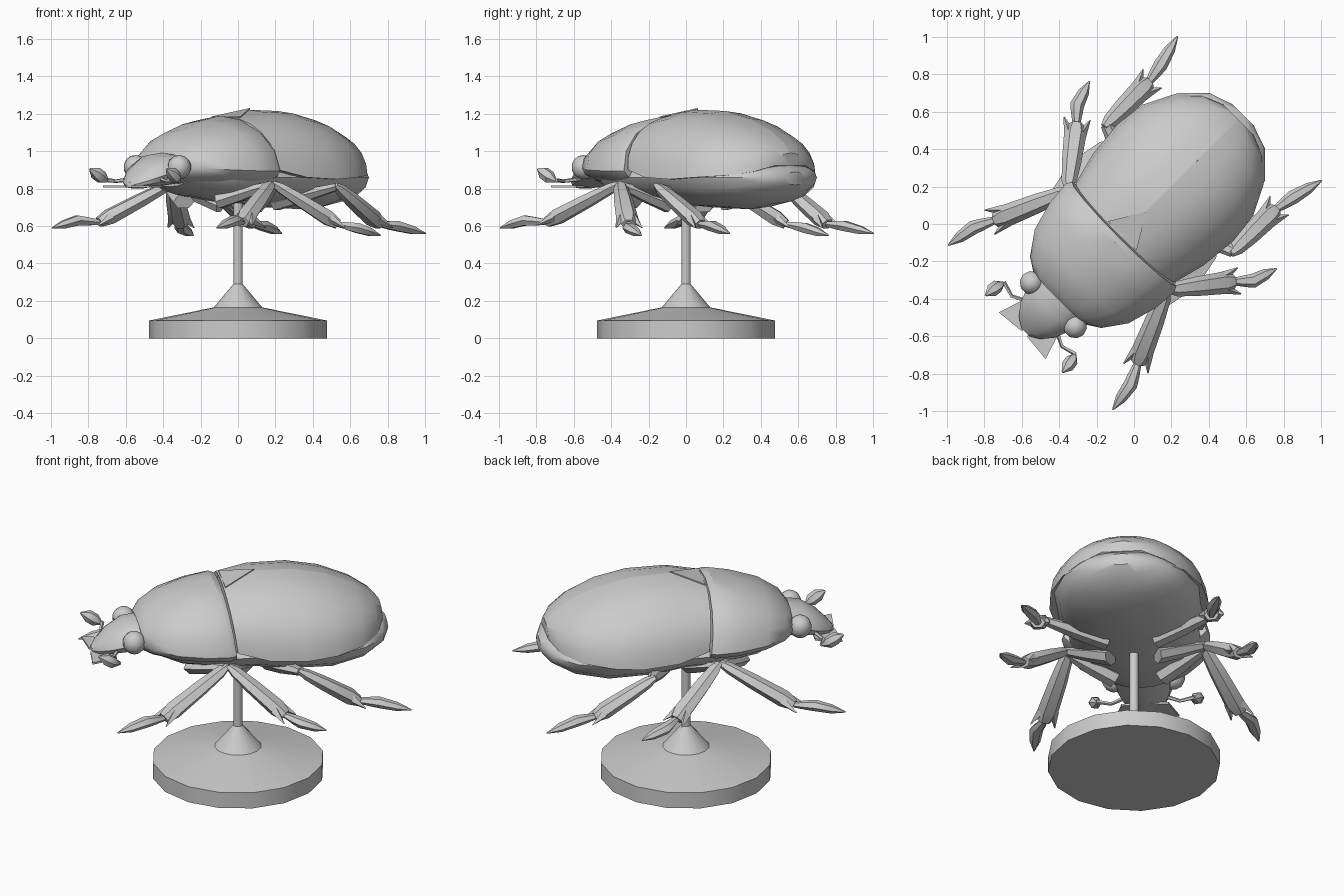
import bpy, bmesh, math
from mathutils import Vector, Matrix

if "Cube" in bpy.data.objects:
    bpy.data.objects.remove(bpy.data.objects["Cube"])

# Local frame: +x is the tail, +y is one flank; everything is turned 45 degrees about z.
TURN = Matrix.Rotation(math.radians(45), 4, 'Z')
grey = bpy.data.materials.new("grey")
grey.diffuse_color = (0.6, 0.6, 0.6, 1)
grey.use_nodes = True
grey.node_tree.nodes["Principled BSDF"].inputs["Base Color"].default_value = grey.diffuse_color


def finish(name, bm, angle=35):
    bmesh.ops.recalc_face_normals(bm, faces=bm.faces)
    me = bpy.data.meshes.new(name)
    bm.to_mesh(me)
    bm.free()
    me.transform(TURN)
    me.materials.append(grey)
    ob = bpy.data.objects.new(name, me)
    bpy.context.collection.objects.link(ob)
    bpy.context.view_layer.objects.active = ob
    ob.select_set(True)
    bpy.ops.object.shade_smooth_by_angle(angle=math.radians(angle))
    ob.select_set(False)
    return ob


def skin(name, rings, angle=35):
    """Bridge equal rings of points and cap both ends."""
    bm = bmesh.new()
    loops = [[bm.verts.new(p) for p in r] for r in rings]
    n = len(loops[0])
    for a, b in zip(loops, loops[1:]):
        for i in range(n):
            j = (i + 1) % n
            bm.faces.new((a[i], a[j], b[j], b[i]))
    bm.faces.new(loops[0])
    bm.faces.new(loops[-1])
    return finish(name, bm, angle)


def shell(name, sections, n=16, a0=0, a1=360, lean=0.0, angle=35):
    """Sections are (s, half width, middle z, top z, bottom z)."""
    rings = []
    for s, w, zc, top, bot in sections:
        ring = []
        count = n if a1 - a0 >= 360 else n + 1
        for i in range(count):
            a = math.radians(a0 + (a1 - a0) * i / n)
            h = top - zc if math.sin(a) > 0 else zc - bot
            z = zc + h * math.sin(a)
            ring.append((s + lean * (1.19 - z), w * math.cos(a), z))
        rings.append(ring)
    return skin(name, rings, angle)


def tube(name, pts, n=6, flat=1.0, angle=35):
    """Tapered limb through (x, y, z, radius) points."""
    ps = [Vector(p[:3]) for p in pts]
    rings = []
    for i, p in enumerate(ps):
        d = (ps[min(i + 1, len(ps) - 1)] - ps[max(i - 1, 0)]).normalized()
        side = d.cross(Vector((0, 0, 1))).normalized()
        up = side.cross(d)
        r = pts[i][3]
        rings.append([p + side * (r * math.cos(k * math.tau / n))
                      + up * (r * flat * math.sin(k * math.tau / n)) for k in range(n)])
    return skin(name, rings, angle)


def ball(name, c, r):
    bm = bmesh.new()
    bmesh.ops.create_uvsphere(bm, u_segments=10, v_segments=7, radius=r)
    bmesh.ops.translate(bm, verts=bm.verts, vec=c)
    return finish(name, bm, 60)


# Display stand: disc, cone and pole
stand = [(0.475, 0), (0.475, 0.095), (0.13, 0.165), (0.025, 0.29), (0.025, 0.76)]
skin("stand", [[(r * math.cos(k * math.tau / 16), r * math.sin(k * math.tau / 16), z)
                for k in range(16)] for r, z in stand], 25)

# Wing covers: one arched half per flank, meeting on the back ridge
covers = [(-0.10, 0.375, 0.90, 1.185, 0), (0.08, 0.42, 0.86, 1.222, 0), (0.30, 0.44, 0.85, 1.215, 0),
          (0.48, 0.42, 0.86, 1.175, 0), (0.64, 0.34, 0.87, 1.11, 0), (0.74, 0.235, 0.89, 1.045, 0),
          (0.79, 0.11, 0.925, 0.99, 0)]
for side, a0, a1 in (("left", 0, 90), ("right", 90, 180)):
    rings = []
    for s, w, zc, top, _ in covers:
        ring = []
        for i in range(7):
            a = math.radians(a0 + (a1 - a0) * i / 6)
            z = zc + (top - zc) * math.sin(a)
            ring.append((s + 0.2 * (1.19 - z) * max(0, 0.5 - s), w * math.cos(a), z))
        ring.append((s, 0, zc))
        rings.append(ring)
    skin(side + "_wing_cover", rings)

# Small triangular plate between the wing covers
bm = bmesh.new()
tri = [(-0.09, -0.11, 1.18), (-0.09, 0.11, 1.18), (0.09, 0, 1.225)]
bot = [bm.verts.new(p) for p in tri]
top = [bm.verts.new((x, y, z + 0.006)) for x, y, z in tri]
bm.faces.new(bot)
bm.faces.new(top)
for i in range(3):
    bm.faces.new((bot[i], bot[i - 1], top[i - 1], top[i]))
finish("back_plate", bm)

# Belly, chest, neck shield and head
shell("abdomen", [(-0.02, 0.34, 0.86, 0.95, 0.73), (0.2, 0.40, 0.86, 0.95, 0.70),
                  (0.48, 0.40, 0.86, 0.95, 0.69), (0.66, 0.33, 0.86, 0.95, 0.72),
                  (0.78, 0.21, 0.86, 0.93, 0.775), (0.825, 0.08, 0.855, 0.89, 0.82)])
shell("chest", [(-0.52, 0.17, 0.88, 0.92, 0.81), (-0.35, 0.30, 0.86, 0.95, 0.76),
                (-0.1, 0.36, 0.86, 0.95, 0.725), (0.08, 0.36, 0.86, 0.95, 0.72)])
shell("neck_shield", [(-0.595, 0.20, 0.91, 0.99, 0.83), (-0.55, 0.27, 0.91, 1.045, 0.82),
                      (-0.43, 0.355, 0.90, 1.115, 0.81), (-0.27, 0.40, 0.895, 1.165, 0.80),
                      (-0.14, 0.41, 0.895, 1.19, 0.80), (-0.11, 0.395, 0.895, 1.175, 0.81)],
      lean=0.12)
shell("head", [(-0.53, 0.17, 0.90, 0.995, 0.82), (-0.64, 0.165, 0.89, 0.985, 0.81),
               (-0.73, 0.13, 0.86, 0.93, 0.80), (-0.79, 0.08, 0.835, 0.87, 0.80),
               (-0.82, 0.03, 0.82, 0.835, 0.805)], n=12)

# Leg joints as (x, y, z): hip, knee, ankle, foot, claw
LEGS = {
    "hind": [(0.15, 0.13, 0.72), (0.27, 0.48, 0.81), (0.59, 0.48, 0.61), (0.70, 0.50, 0.60), (0.875, 0.545, 0.56)],
    "middle": [(0.0, 0.13, 0.71), (-0.106, 0.39, 0.82), (0.16, 0.595, 0.61), (0.235, 0.665, 0.59), (0.37, 0.708, 0.55)],
    "front": [(-0.28, 0.13, 0.73), (-0.14, 0.38, 0.82), (-0.51, 0.54, 0.62), (-0.62, 0.594, 0.63), (-0.783, 0.622, 0.59)],
}
for label, m in (("left", 1), ("right", -1)):
    for name, joints in LEGS.items():
        hip, knee, ankle, foot, claw = [Vector((x, y * m, z)) for x, y, z in joints]
        part = label + "_" + name
        # Thigh and knee
        tube(part + "_thigh", [(*hip, 0.06), (*hip.lerp(knee, 0.45), 0.055), (*knee, 0.03)], flat=0.7)
        # Shin, flaring towards the ankle
        shin = [(*knee.lerp(ankle, t), r) for t, r in
                ((-0.05, 0.02), (0.08, 0.04), (0.4, 0.052), (0.85, 0.06), (1.0, 0.04))]
        tube(part + "_shin", shin, flat=0.75)
        # Spurs at the end of the shin
        d = (ankle - knee).normalized()
        across = d.cross(Vector((0, 0, 1))).normalized()
        for k in (-1, 1):
            root = knee.lerp(ankle, 0.86) + across * 0.035 * k
            tip = ankle + d * 0.035 + across * 0.07 * k
            tube(part + "_spur", [(*root, 0.028), (*tip, 0.003)], n=4)
        # Foot
        tube(part + "_foot", [(*ankle, 0.02), (*ankle.lerp(foot, 0.6), 0.032), (*foot, 0.038),
                              (*foot.lerp(claw, 0.55), 0.03), (*claw, 0.004)], flat=0.8)

    # Eye, feeler and jaw
    ball(label + "_eye", (-0.61, 0.165 * m, 0.915), 0.065)
    tube(label + "_feeler", [(-0.70, 0.12 * m, 0.85, 0.012), (-0.735, 0.19 * m, 0.84, 0.01),
                             (-0.712, 0.272 * m, 0.845, 0.012)], n=5)
    tube(label + "_feeler_club", [(-0.715, 0.27 * m, 0.84, 0.008), (-0.75, 0.28 * m, 0.86, 0.035),
                                  (-0.79, 0.286 * m, 0.885, 0.035), (-0.83, 0.29 * m, 0.905, 0.006)])
    jaw = [(-0.70, 0.13), (-0.845, 0.177), (-0.83, 0.02), (-0.70, 0.02)]
    skin(label + "_jaw", [[(x, y * m, z) for x, y in jaw] for z in (0.805, 0.817)])
